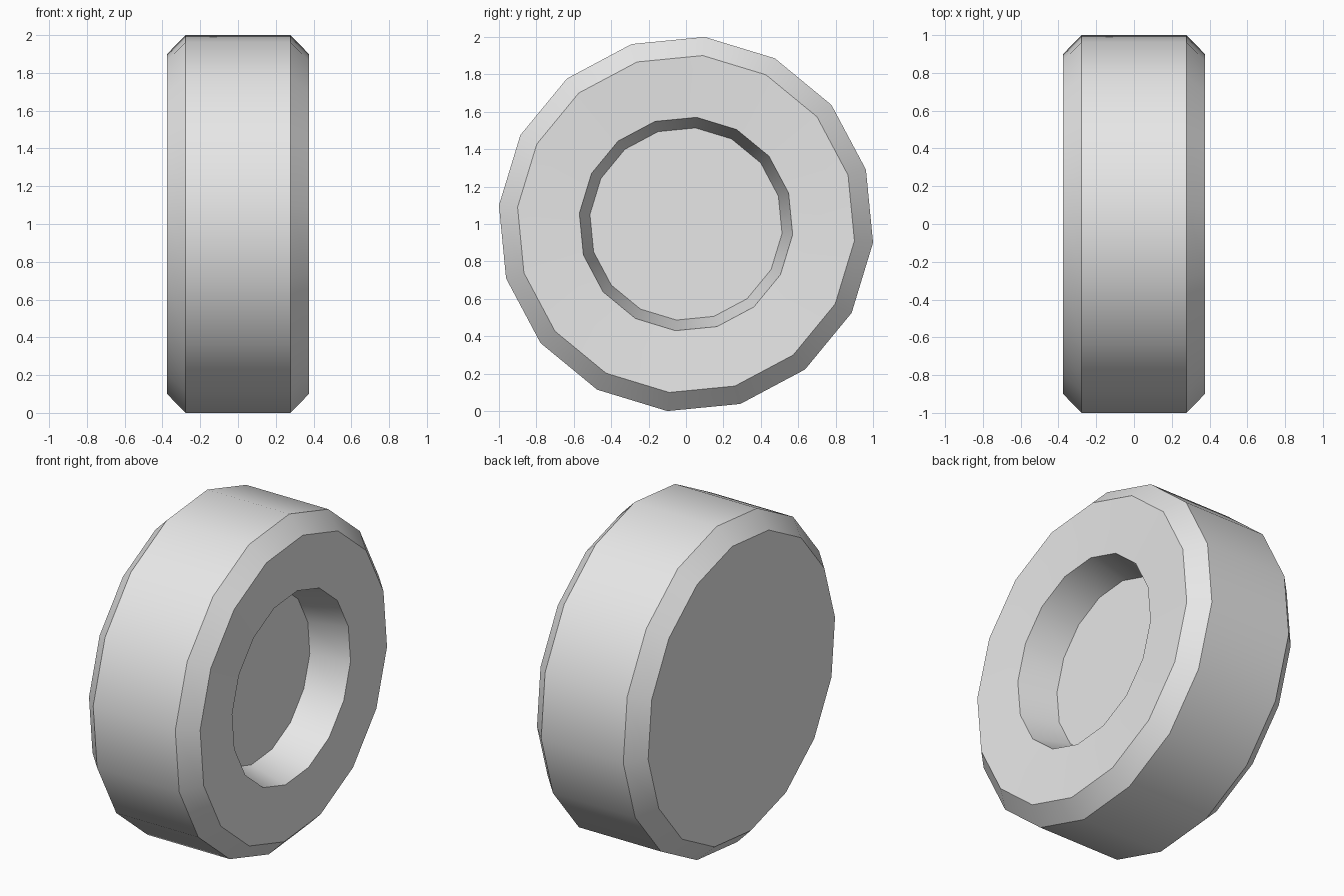
import bpy, bmesh, math

cube = bpy.data.objects.get("Cube")
if cube:
    bpy.data.objects.remove(cube, do_unlink=True)

SIDES = 16
PHASE = math.radians(-5.7)   # slight roll of the wheel

# Profile as (x, radius): flat back, tread with chamfers, dished rim, hub recess
PROFILE = [
    (-0.375, 0.905),
    (-0.277, 1.005),
    (0.277, 1.005),
    (0.375, 0.905),
    (0.360, 0.573),
    (0.125, 0.516),
]

# Light grey material
grey = bpy.data.materials.new("light_grey")
grey.use_nodes = True
grey.diffuse_color = (0.8, 0.8, 0.8, 1)
grey.node_tree.nodes["Principled BSDF"].inputs["Base Color"].default_value = (0.8, 0.8, 0.8, 1)

# Rings of the wheel around the x axis
bm = bmesh.new()
rings = []
for x, r in PROFILE:
    ring = []
    for i in range(SIDES):
        a = PHASE + 2 * math.pi * i / SIDES
        ring.append(bm.verts.new((x, r * math.cos(a), 1 + r * math.sin(a))))
    rings.append(ring)

# Side bands between neighbouring rings
for a, b in zip(rings, rings[1:]):
    for i in range(SIDES):
        j = (i + 1) % SIDES
        bm.faces.new((a[i], a[j], b[j], b[i]))

# Back cap and recess floor
bm.faces.new(rings[0])
bm.faces.new(rings[-1])
bmesh.ops.recalc_face_normals(bm, faces=bm.faces)

mesh = bpy.data.meshes.new("wheel")
bm.to_mesh(mesh)
bm.free()
mesh.materials.append(grey)
wheel = bpy.data.objects.new("wheel", mesh)
bpy.context.collection.objects.link(wheel)

# Smooth around the tread, sharp at the chamfers
bpy.ops.object.select_all(action='DESELECT')
wheel.select_set(True)
bpy.context.view_layer.objects.active = wheel
bpy.ops.object.shade_smooth_by_angle(angle=math.radians(30))
